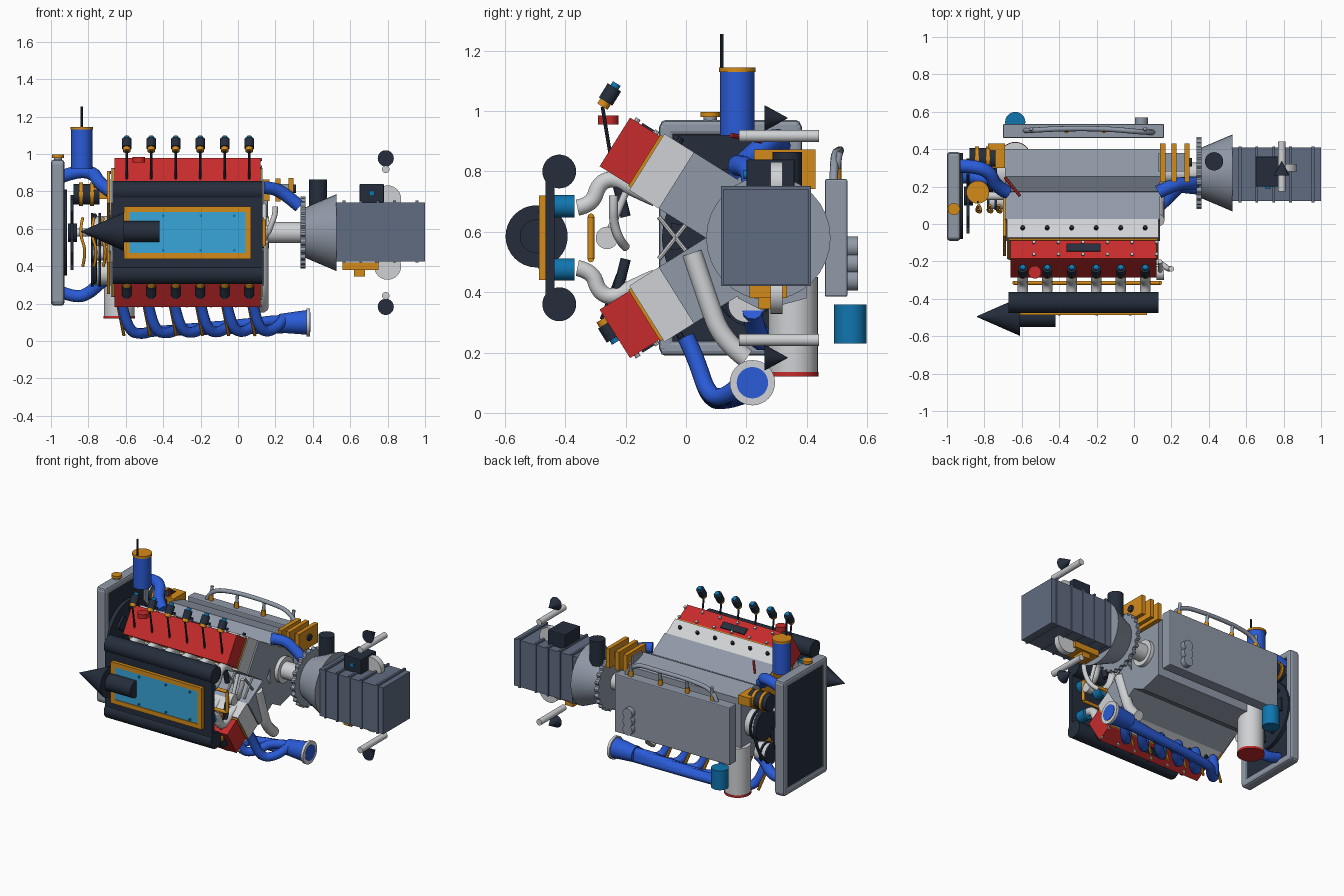
import bpy, bmesh
from math import sin, cos, pi, radians
from mathutils import Vector

if "Cube" in bpy.data.objects:
    bpy.data.objects.remove(bpy.data.objects["Cube"])

COL = dict(red=(.57, .024, .024), blue=(.023, .105, .68), orange=(.66, .26, .01), dark=(.018, .027, .045),
           teal=(.005, .18, .43), sky=(.04, .38, .7), pale=(.63, .64, .66), grey=(.115, .15, .22), mid=(.28, .32, .39))
MATS = {}
for k, c in COL.items():
    MATS[k] = bpy.data.materials.new(k)
    MATS[k].diffuse_color = (*c, 1)
YC, ZC = .273, .58                      # crank axis
XS = [-.595 + .131 * i for i in range(6)]  # cylinder stations


def finish(name, bm, col, smooth=False):
    bmesh.ops.recalc_face_normals(bm, faces=bm.faces)
    me = bpy.data.meshes.new(name)
    bm.to_mesh(me)
    bm.free()
    ob = bpy.data.objects.new(name, me)
    bpy.context.collection.objects.link(ob)
    me.materials.append(MATS[col])
    if smooth:
        bpy.ops.object.select_all(action='DESELECT')
        ob.select_set(True)
        bpy.context.view_layer.objects.active = ob
        bpy.ops.object.shade_smooth_by_angle(angle=radians(40))
    return ob


def box(name, x0, x1, y0, y1, z0, z1, col, bevel=0):
    bm = bmesh.new()
    bmesh.ops.create_cube(bm, size=1)
    for v in bm.verts:
        v.co = ((x0 + x1) / 2 + v.co.x * (x1 - x0), (y0 + y1) / 2 + v.co.y * (y1 - y0), (z0 + z1) / 2 + v.co.z * (z1 - z0))
    if bevel:
        bmesh.ops.bevel(bm, geom=bm.edges[:], offset=bevel, segments=2, affect='EDGES', profile=.5)
    return finish(name, bm, col)


def cyl(name, p, q, r, col, r2=None, n=32):
    p, q = Vector(p), Vector(q)
    bm = bmesh.new()
    bmesh.ops.create_cone(bm, cap_ends=True, segments=n, radius1=r, radius2=r if r2 is None else r2, depth=(q - p).length)
    rot = (q - p).to_track_quat('Z', 'Y')
    for v in bm.verts:
        v.co = rot @ v.co + (p + q) / 2
    return finish(name, bm, col, True)


def prism(name, prof, x0, x1, col):
    """Extrude a (y, z) profile along x."""
    bm = bmesh.new()
    f = bm.faces.new([bm.verts.new((x0, y, z)) for y, z in prof])
    ext = bmesh.ops.extrude_face_region(bm, geom=[f])
    for v in ext['geom']:
        if isinstance(v, bmesh.types.BMVert):
            v.co.x = x1
    return finish(name, bm, col)


def tube(name, pts, r, col, closed=False):
    cu = bpy.data.curves.new(name, 'CURVE')
    cu.dimensions = '3D'
    sp = cu.splines.new('NURBS')
    sp.points.add(len(pts) - 1)
    for a, b in zip(sp.points, pts):
        a.co = (*b, 1)
    sp.use_endpoint_u, sp.use_cyclic_u, sp.order_u, sp.resolution_u = True, closed, 3, 6
    cu.bevel_depth, cu.bevel_resolution, cu.use_fill_caps = r, 3, True
    cu.materials.append(MATS[col])
    ob = bpy.data.objects.new(name, cu)
    bpy.context.collection.objects.link(ob)
    bpy.ops.object.select_all(action='DESELECT')
    ob.select_set(True)
    bpy.context.view_layer.objects.active = ob
    bpy.ops.object.convert(target='MESH')
    bpy.ops.object.shade_smooth_by_angle(angle=radians(40))


def uw(u, w, s):
    """Point in a cylinder bank: u along the bore, w outward."""
    a = radians(32)
    return YC - u * cos(a) + w * sin(a), ZC + s * (u * sin(a) + w * cos(a))


def slab(name, u0, u1, w, x0, x1, s, col, w0=None):
    w0 = -w if w0 is None else w0
    prism(name, [uw(u0, w0, s), uw(u1, w0, s), uw(u1, w, s), uw(u0, w, s)], x0, x1, col)


# crankcase and detached sump plate
prism('crankcase', [(YC + y, ZC + s * z) for s, row in ((1, [(-.13, .1), (-.1, .2), (-.02, .24), (.127, .2)]),
      (-1, [(.127, .2), (-.02, .24), (-.1, .2), (-.13, .1)])) for y, z in row], -.69, .14, 'mid')
box('sump_plate', -.7, .16, .46, .535, .385, .775, 'mid', .006)
for z in (.44, .495, .55):
    cyl('sump_lump', (.04, .53, z), (.04, .57, z), .035, 'mid')
tube('sump_rail', [(-.58, .5, .77), (-.56, .5, .84), (-.4, .51, .87), (-.15, .51, .87), (.06, .49, .86), (.1, .49, .77)], .014, 'mid')
for x in (-.55, -.36, -.16, .06):
    cyl('rail_bolt', (x, .5, .775), (x, .5, .81), .015, 'orange', n=12)
    cyl('rail_foot', (x, .5, .8), (x, .51, .865), .01, 'mid', n=12)

# cylinder banks, mirrored about the crank plane
for s in (1, -1):
    slab('bank', .14, .36, .11, -.69, .14, s, 'mid')
    slab('head', .36, .475, .11, -.68, .13, s, 'pale')
    slab('cover_gasket', .475, .485, .1, -.67, .125, s, 'orange')
    slab('rocker_cover', .485, .6, .095, -.66, .12, s, 'red')
    slab('cover_badge_plate', .51, .555, .102, -.36, -.18, s, 'dark', .09)
    slab('timing_cover', .17, .46, .1, -.7, -.685, s, 'orange')
    for x in XS:
        # intake runner with collar
        tube('intake_runner', [(x, y, ZC + s * z) for y, z in
             ((-.36, .1), (-.31, .11), (-.29, .18), (-.24, .2), (-.17, .16), (-.1, .13))], .028, 'pale')
        cyl('runner_collar', (x, -.44, ZC + s * .105), (x, -.37, ZC + s * .105), .037, 'teal')
        for u in (.5, .575):
            y, z = uw(u, .095, s)
            cyl('cover_bolt', (x + .06, y, z), (x + .06, y + .006, z + s * .01), .009, 'pale', n=8)
        y, z = uw(.42, .11, s)
        cyl('head_stud', (x, y, z), (x, y + .01, z + s * .016), .011, 'dark', n=8)
        # ignition coil and lead
        p = Vector((x, -.277, 1.015) if s > 0 else (x, -.28, .31))
        d = Vector((0, .53, .85 * s))
        cyl('coil_base', p, p + d * .025, .02, 'orange', n=16)
        cyl('coil', p + d * .02, p + d * .075, .026, 'dark', n=16)
        cyl('coil_tip', p + d * .075, p + d * .09, .015, 'teal', n=12)
        cyl('coil_lead', p, (x, -.225, ZC + s * .12), .006, 'dark', n=8)
        cyl('lead_boot', (x, -.225, ZC + s * .17), (x, -.2, ZC + s * .07), .017, 'dark', n=12)
    # plenum log
    cyl('plenum', (-.67, -.42, ZC + s * .22), (.13, -.42, ZC + s * .22), .056, 'dark')
cyl('oil_cap', (-.53, -.258, .955), (-.53, -.258, .985), .034, 'red')
for x in XS:
    cyl('valley_brace', (x + .05, -.09, ZC + .07), (x + .05, .06, ZC - .12), .008, 'pale', n=8)
    cyl('valley_brace', (x + .05, -.09, ZC - .07), (x + .05, .06, ZC + .12), .008, 'pale', n=8)

# intercooler face and fuel loop
box('plenum_plate', -.67, .13, -.465, -.435, .38, .78, 'dark')
box('cooler_core', -.58, .04, -.482, -.46, .46, .7, 'sky')
for z in (.44, .69):
    box('cooler_frame', -.61, .07, -.487, -.46, z, z + .03, 'orange')
for x in (-.61, .04):
    box('cooler_frame', x, x + .03, -.487, -.46, .44, .72, 'orange')
for x in (-.4, -.2, -.02):
    for z in (.485, .67):
        cyl('cooler_bolt', (x, -.48, z), (x, -.49, z), .007, 'teal', n=8)
for z in (.51, .65):
    cyl('fuel_rail', (-.64, -.315, z), (.14, -.315, z), .011, 'orange', n=12)
for x in (-.64, .14):
    cyl('fuel_rail_end', (x, -.315, .51), (x, -.315, .65), .011, 'orange', n=12)
# intake horn
cyl('intake_horn', (-.61, -.495, .585), (-.84, -.495, .585), .103, 'dark', .002)
cyl('intake_neck', (-.62, -.495, .585), (-.42, -.495, .585), .056, 'dark')
# piston pin in the valley
cyl('valley_pulley', (.12, -.262, .58), (.16, -.262, .58), .037, 'pale')
cyl('valley_link', (.14, -.262, .58), (.14, -.2, .73), .012, 'pale', n=12)
tube('breather_hook', [(.12, -.2, .55), (.16, -.22, .57), (.18, -.24, .63), (.2, -.24, .68), (.2, -.24, .72)], .015, 'pale')

# lower exhaust headers and collector
for i, x in enumerate([-.63, -.49, -.35, -.21, -.07, .07]):
    k = i / 5
    tube('header_pipe', [(x, -.0, .25), (x + .01, .03, .19), (x + .05, .075, .05), (x + .12, .12 + .02 * k, .036 + .02 * k),
         (x + .18, .2, .06 + .012 * i), (.24, .22, .07 + .01 * i)], .029, 'blue')
    cyl('header_stay', (x - .02, .0, .23), (x + .02, .1, .03), .009, 'orange', n=8)
cyl('collector', (.22, .22, .095), (.37, .22, .1), .05, 'blue', .066)
cyl('collector_flange', (.367, .22, .1), (.385, .22, .1), .075, 'pale')
cyl('collector_mouth', (.38, .22, .1), (.388, .22, .1), .052, 'blue')
tube('drain_pipe', [(.13, .02, .53), (.13, .07, .38), (.13, .12, .24), (.13, .2, .18)], .034, 'pale')

# oil filter and canister
cyl('oil_filter', (-.635, .355, .13), (-.635, .355, .45), .082, 'pale')
cyl('filter_base', (-.635, .355, .12), (-.635, .355, .135), .084, 'red')
cyl('oil_canister', (-.635, .545, .23), (-.635, .545, .36), .054, 'teal')

# radiator, fan and hoses
box('radiator_core', -.99, -.94, -.06, .36, .23, .94, 'dark')
for y in (-.09, .335):
    box('radiator_side', -1, -.928, y, y + .05, .2, .96, 'mid', .015)
for z in (.19, .92):
    box('radiator_tank', -1, -.928, -.085, .38, z, z + .05, 'mid', .015)
cyl('radiator_neck', (-.963, .08, .96), (-.963, .08, .985), .022, 'mid')
cyl('radiator_cap', (-.963, .08, .98), (-.963, .08, .998), .032, 'orange')
cyl('fan_shroud', (-.94, .15, ZC), (-.915, .15, ZC), .23, 'dark')
for i in range(8):
    a = i * pi / 4
    c, s = cos(a), sin(a)
    prism('fan_blade', [(.15 + c * r - s * w, ZC + s * r + c * w) for r, w in ((.03, -.02), (.2, -.05), (.2, .04), (.03, .02))],
          -.895, -.88, 'dark')
cyl('fan_hub', (-.91, .15, ZC), (-.86, .15, ZC), .05, 'dark')
cyl('fan_shaft', (-.87, .15, ZC), (-.68, .15, ZC), .022, 'pale')
tube('upper_hose', [(-.94, .31, .88), (-.86, .31, .91), (-.77, .28, .9), (-.74, .2, .84), (-.68, .17, .8)], .036, 'blue')
tube('lower_hose', [(-.94, .25, .26), (-.86, .25, .23), (-.79, .24, .26), (-.74, .22, .31), (-.69, .22, .34)], .034, 'blue')
cyl('overflow_tank', (-.835, .17, .92), (-.835, .17, 1.13), .057, 'blue')
cyl('overflow_cap', (-.835, .17, 1.13), (-.835, .17, 1.145), .061, 'orange')
cyl('dipstick', (-.835, .118, 1.14), (-.835, .118, 1.255), .006, 'dark', n=8)
cyl('red_lever', (-.69, .25, .9), (-.61, .15, .92), .008, 'red', n=8)
# accessory drive
for name, y, z, r in (('crank_pulley', YC, ZC, .09), ('water_pump_pulley', .2, .36, .06), ('idler_pulley', .12, .47, .04)):
    cyl(name, (-.78, y, z), (-.69, y, z), r, 'pale')
    for x in (-.785, -.745):
        cyl(name + '_rim', (x, y, z), (x + .012, y, z), r * 1.15, 'dark')
tube('drive_belt', [(-.765, .18, ZC), (-.765, .1, .45), (-.765, .14, .3), (-.765, .27, .33), (-.765, .36, .5), (-.765, .36, .65), (-.765, .24, .69)],
     .01, 'dark', True)
cyl('alternator', (-.88, .35, .785), (-.74, .35, .785), .056, 'dark')
for x in (-.85, -.79):
    cyl('alternator_band', (x, .35, .785), (x + .02, .35, .785), .064, 'orange')
box('alternator_bracket', -.78, -.69, .3, .43, .76, .82, 'orange')
for x in (-.83, -.77, -.72):
    tube('copper_cable', [(x, .1, .4), (x + .02, .06, .48), (x - .02, .07, .58), (x, .1, .66)], .008, 'orange')

# starter brackets at the rear of the block
box('bracket_link', .13, .27, .28, .38, .79, .84, 'mid')
for x, h in ((.14, .05), (.2, .055), (.27, .058)):
    box('mount_plate', x, x + .028, .225, .43, .815 - h - .015, .815 + h, 'orange')
cyl('mount_stud', (.21, .33, .815), (.31, .33, .815), .022, 'dark')
tube('clutch_hose', [(.13, .17, .82), (.19, .2, .82), (.26, .22, .78), (.33, .22, .72)], .035, 'blue')

# output shaft, ring gear, bell housing, gearbox
cyl('output_shaft', (.12, YC, ZC), (.34, YC, ZC), .056, 'pale')
cyl('shaft_flange', (.14, YC, ZC), (.165, YC, ZC), .085, 'pale')
prism('ring_gear', [(YC + r * cos(a), ZC + r * sin(a)) for i in range(96)
      for r, a in [(.192 if i % 4 < 2 else .178, i * pi / 48)]], .335, .362, 'mid')
cyl('bell_housing', (.36, YC, ZC), (.527, YC, ZC), .135, 'mid', .206)
box('gearbox', .525, 1, .122, .408, .425, .74, 'grey')
for x in (.56, .65, .74, .83, .95):
    box('gearbox_rib', x, x + .014, .116, .414, .42, .752, 'grey')
cyl('breather_can', (.428, .335, .7), (.428, .335, .865), .049, 'dark')
box('shift_module', .65, .78, .2, .36, .74, .84, 'dark', .005)
cyl('module_plug', (.715, .205, .79), (.715, .19, .79), .015, 'teal', n=16)
box('gearbox_mount', .56, .75, .21, .335, .38, .42, 'orange')
box('mount_foot', .62, .68, .24, .32, .345, .38, 'orange')
for s in (1, -1):
    cyl('gearbox_disc', (.8, .28, ZC + s * .18), (.8, .32, ZC + s * .18), .072, 'pale')
    cyl('side_arm', (.79, .175, ZC + s * .338), (.79, .44, ZC + s * .338), .02, 'pale')
    cyl('arm_cone', (.79, .26, ZC + s * .397), (.79, .337, ZC + s * .397), .043, 'dark', .001)

for m in bpy.data.materials:
    if m.users and not m.is_grease_pencil:
        m.use_nodes = True
        m.node_tree.nodes["Principled BSDF"].inputs["Base Color"].default_value = m.diffuse_color
